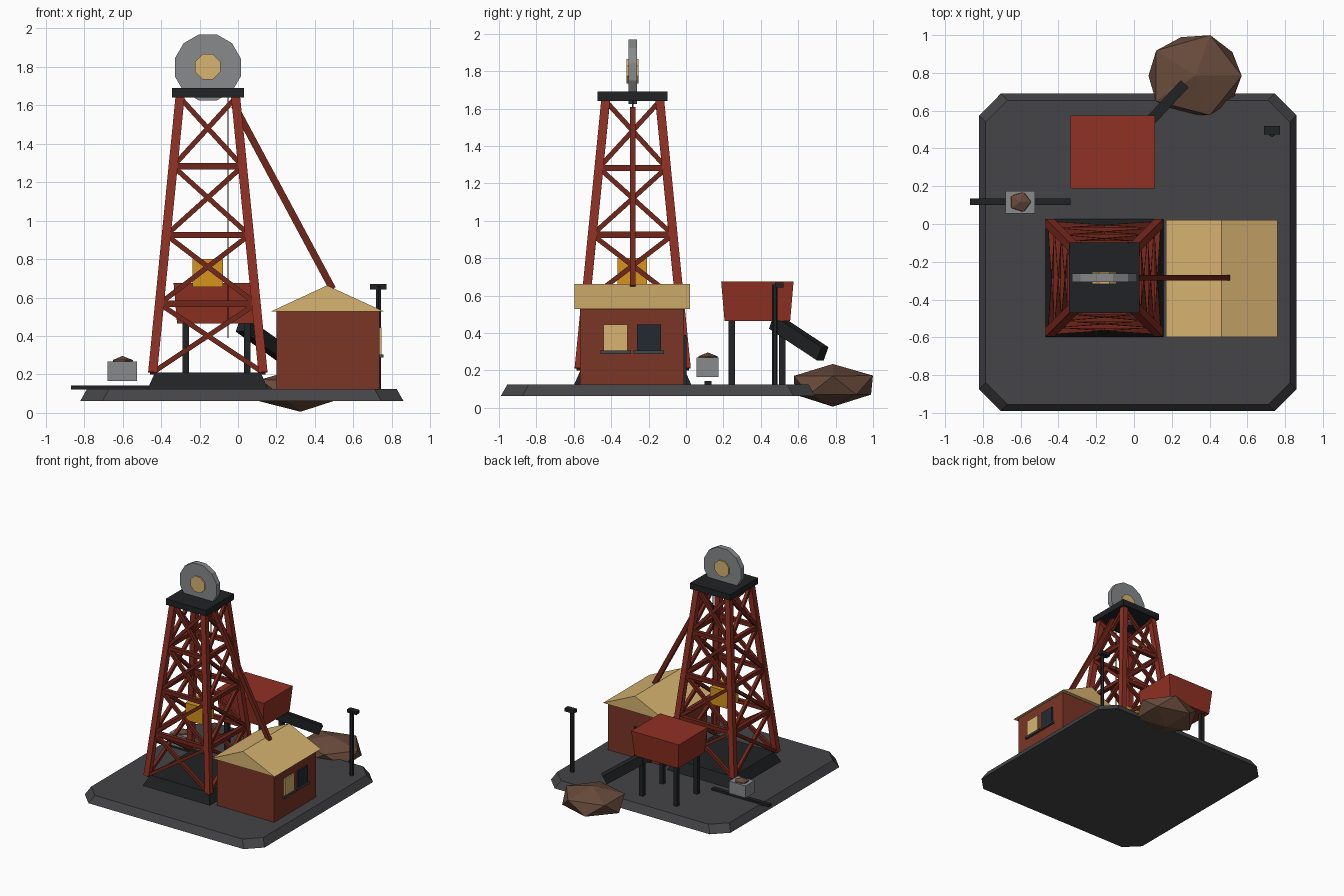
import bpy, bmesh, math, random
from mathutils import Vector, Matrix

if "Cube" in bpy.data.objects:
    bpy.data.objects.remove(bpy.data.objects["Cube"])

random.seed(4)


def mat(name, rgb):
    m = bpy.data.materials.new(name)
    m.diffuse_color = [(c / 255) ** 2.2 for c in rgb] + [1]
    m.use_nodes = True
    m.node_tree.nodes["Principled BSDF"].inputs["Base Color"].default_value = m.diffuse_color
    return m


RED = mat("red_steel", (143, 52, 40))
DARK_RED = mat("dark_red", (112, 42, 32))
WALL = mat("wall_brown", (122, 56, 42))
TAN = mat("tan", (214, 178, 112))
GOLD = mat("gold", (212, 146, 32))
BLACK = mat("black_metal", (38, 39, 41))
SLATE = mat("slate", (70, 70, 73))
GREY = mat("grey_metal", (134, 136, 138))
ROCK = mat("rock_brown", (104, 76, 62))
GLASS = mat("dark_glass", (40, 46, 54))


def finish(name, bm, m):
    bmesh.ops.recalc_face_normals(bm, faces=bm.faces)
    me = bpy.data.meshes.new(name)
    bm.to_mesh(me)
    bm.free()
    me.materials.append(m)
    o = bpy.data.objects.new(name, me)
    bpy.context.collection.objects.link(o)
    return o


def loft(name, low, high, m):
    """Solid between two matching loops of points."""
    bm = bmesh.new()
    a = [bm.verts.new(p) for p in low]
    b = [bm.verts.new(p) for p in high]
    n = len(a)
    bm.faces.new(a)
    bm.faces.new(b)
    for i in range(n):
        j = (i + 1) % n
        bm.faces.new((a[i], a[j], b[j], b[i]))
    return finish(name, bm, m)


def rect(x0, x1, y0, y1, z):
    return [(x0, y0, z), (x1, y0, z), (x1, y1, z), (x0, y1, z)]


def box(name, x, y, z, m, inset_low=0, inset_high=0):
    a, b = inset_low, inset_high
    return loft(name, rect(x[0] + a, x[1] - a, y[0] + a, y[1] - a, z[0]),
                rect(x[0] + b, x[1] - b, y[0] + b, y[1] - b, z[1]), m)


def beam(name, a, b, wu, wv, ref, m):
    """Bar from a to b, width wu along ref and wv across it."""
    a, b, ref = Vector(a), Vector(b), Vector(ref)
    d = (b - a).normalized()
    u = (ref - d * ref.dot(d)).normalized()
    v = d.cross(u)
    c = [u * s * wu / 2 + v * t * wv / 2 for s, t in ((-1, -1), (1, -1), (1, 1), (-1, 1))]
    return loft(name, [a + k for k in c], [b + k for k in c], m)


def disc(name, centre, r, depth, n, axis, m):
    bm = bmesh.new()
    bmesh.ops.create_cone(bm, cap_ends=True, segments=n, radius1=r, radius2=r, depth=depth,
                          matrix=Matrix.Translation(centre) @ Matrix.Rotation(math.pi / 2, 4, 'X')
                          @ Matrix.Rotation(math.pi / n, 4, 'Z') if axis == 'Y'
                          else Matrix.Translation(centre))
    return finish(name, bm, m)


def lump(name, centre, size, jitter, m):
    bm = bmesh.new()
    bmesh.ops.create_icosphere(bm, subdivisions=1, radius=1)
    for v in bm.verts:
        f = 1 + random.uniform(-jitter, jitter) if abs(v.co.z) < 0.9 else 1
        v.co = Vector([v.co[i] * size[i] * f + centre[i] for i in range(3)])
    return finish(name, bm, m)


# ground slab with cut corners and sloped rim
def octagon(inset, z, cx=0.02, cy=-0.15, h=0.84, cut=0.115):
    h -= inset
    k = h - cut
    return [(cx + x, cy + y, z) for x, y in
            ((-k, -h), (k, -h), (h, -k), (h, k), (k, h), (-k, h), (-h, k), (-h, -k))]


loft("ground_slab", octagon(0, 0.063), octagon(0.035, 0.125), SLATE)

# headframe tower
TX, TY, Z0, Z1 = -0.157, -0.285, 0.21, 1.64


def corner(sx, sy, z):
    h = 0.287 + (0.145 - 0.287) * (z - Z0) / (Z1 - Z0)
    return Vector((TX + sx * h, TY + sy * h, z))


box("tower_footing", (TX - .315, TX + .315), (TY - .315, TY + .315), (0.12, 0.21), BLACK, 0, 0.04)
box("tower_platform", (TX - .187, TX + .187), (TY - .187, TY + .187), (1.64, 1.69), BLACK)
ring = [(-1, -1), (1, -1), (1, 1), (-1, 1)]
levels = [Z0 + (Z1 - Z0) * i / 4 for i in range(5)]
for i in range(4):
    p, q = ring[i], ring[(i + 1) % 4]
    beam(f"tower_leg_{i}", corner(*p, Z0), corner(*p, Z1), .047, .047, (0, 1, 0), RED)
    ref = (0, 1, 0) if i % 2 == 0 else (1, 0, 0)
    for k in range(4):
        lo, hi = levels[k], levels[k + 1]
        beam(f"brace_{i}_{k}_a", corner(*p, lo), corner(*q, hi), .026, .026, ref, DARK_RED)
        beam(f"brace_{i}_{k}_b", corner(*q, lo), corner(*p, hi), .026, .026, ref, DARK_RED)
        if k:
            beam(f"girt_{i}_{k}", corner(*p, lo), corner(*q, lo), .033, .033, ref, DARK_RED)
beam("back_stay", (-0.02, TY, 1.60), (0.492, TY, 0.645), .03, .036, (0, 1, 0), DARK_RED)

# winding wheel, rope and hoist cage
disc("winding_wheel", (TX, TY, 1.797), .178, .045, 12, 'Y', GREY)
disc("wheel_hub", (TX, TY, 1.8), .071, .064, 8, 'Y', TAN)
beam("hoist_rope", (-0.052, TY, 0.39), (-0.052, TY, 1.66), .007, .007, (0, 1, 0), BLACK)
box("hoist_cage", (-.236, -.078), (-.366, -.208), (.655, .80), GOLD)

# engine house
box("house_walls", (.20, .735), (-.566, -.01), (.12, .53), WALL)
roof = [(.17, .527), (.76, .527), (.463, .663)]
loft("house_roof", [(x, -.597, z) for x, z in roof], [(x, .022, z) for x, z in roof], TAN)
for name, y0, m in (("lit_window", -.44, TAN), ("dark_window", -.262, GLASS)):
    box(name, (.73, .747), (y0, y0 + .127), (.305, .444), m)
    box(name + "_sill", (.73, .757), (y0 - .018, y0 + .145), (.288, .305), SLATE)
box("house_door", (.33, .485), (-.02, .002), (.12, .39), GLASS)

# ore bin with legs and chute
box("ore_bin", (-.335, .11), (.188, .575), (.465, .675), RED, .018, 0)
for sx in (-1, 1):
    for sy in (-1, 1):
        x, y = -.112 + sx * .16, .38 + sy * .135
        box(f"bin_leg_{sx}_{sy}", (x - .017, x + .017), (y - .017, y + .017), (.12, .48), BLACK)
beam("ore_chute", (.02, .475, .458), (.257, .73, .289), .078, .056, (0, 0, 1), BLACK)
lump("spoil_heap", (.325, .785, .12), (.28, .247, .114), .04, ROCK)

# mine cart on its rail
box("cart_rail", (-.868, -.335), (.10, .135), (.122, .143), BLACK)
box("cart_tub", (-.68, -.525), (.056, .175), (.165, .268), GREY)
lump("cart_ore", (-.602, .117, .258), (.064, .058, .038), .04, ROCK)

# yard lamp
disc("lamp_post", (.731, .475, .39), .0155, .54, 6, 'Z', BLACK)
box("lamp_head", (.687, .772), (.475, .52), (.643, .67), BLACK)
